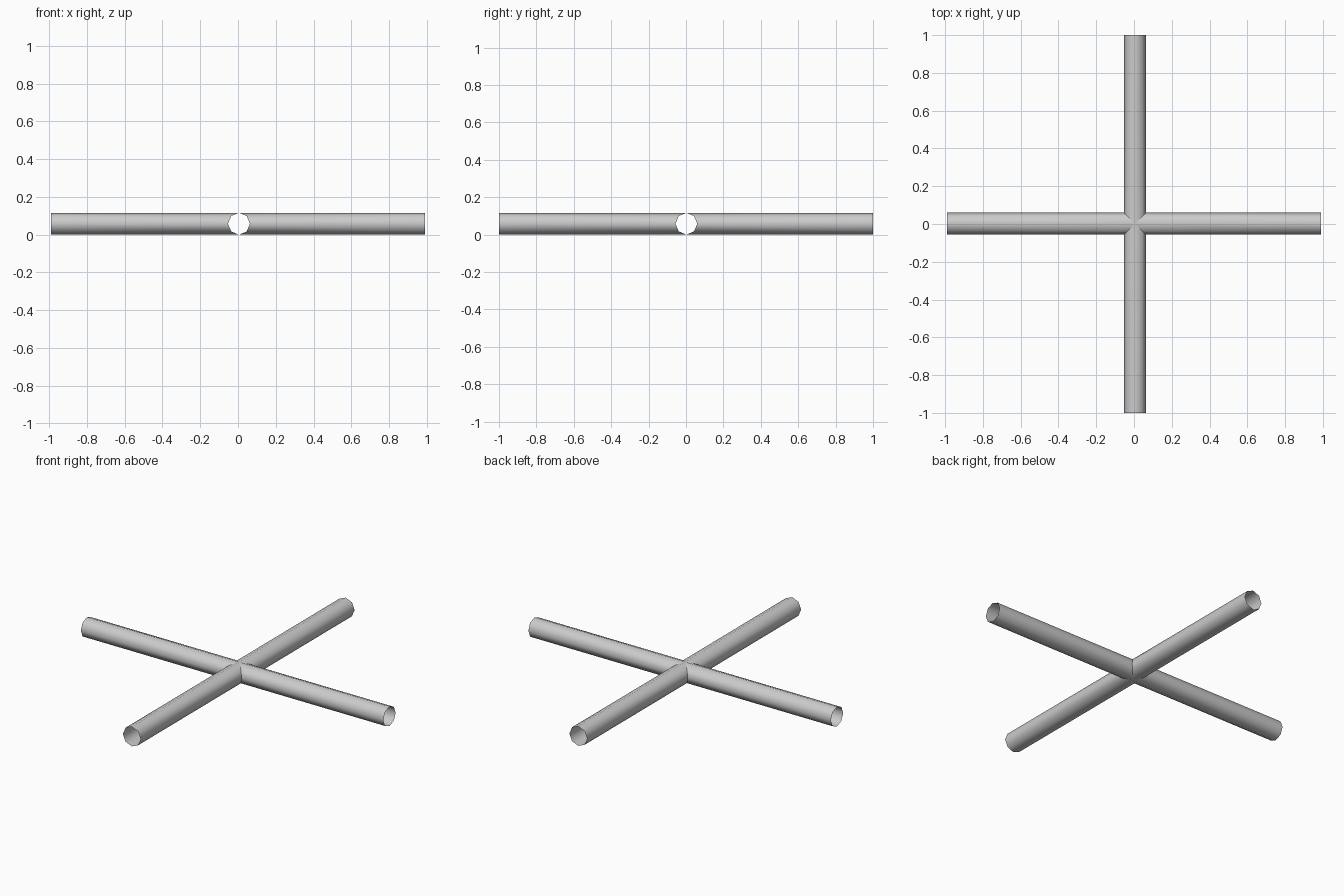
import bpy
import bmesh
from math import sin, cos, tau
from mathutils import Vector

if "Cube" in bpy.data.objects:
    bpy.data.objects.remove(bpy.data.objects["Cube"])

R = 0.058               # tube radius
SIDES = 8               # octagonal section, a corner pointing up
CENTRE = Vector((0.005, 0.002, R))


def tube_arm(name, direction, tip):
    """Open hollow tube from the mitred crossing to its tip along an axis."""
    axis = Vector(direction)
    side = Vector((-axis.y, axis.x, 0))
    up = Vector((0, 0, 1))
    length = tip - CENTRE.dot(axis)
    bm = bmesh.new()
    inner, outer = [], []
    for i in range(SIDES):
        a = tau * i / SIDES
        u, w = R * cos(a), R * sin(a)
        ring = CENTRE + side * u + up * w
        # mitre: the inner end is cut on the 45 degree planes
        inner.append(bm.verts.new(ring + axis * abs(u)))
        outer.append(bm.verts.new(ring + axis * length))
    for i in range(SIDES):
        j = (i + 1) % SIDES
        f = bm.faces.new((inner[i], inner[j], outer[j], outer[i]))
        f.smooth = True
        f.normal_update()
        # keep the normals pointing out of the tube
        off = f.calc_center_median() - CENTRE
        if f.normal.dot(off - axis * off.dot(axis)) < 0:
            f.normal_flip()
    mesh = bpy.data.meshes.new(name)
    bm.to_mesh(mesh)
    bm.free()
    obj = bpy.data.objects.new(name, mesh)
    bpy.context.collection.objects.link(obj)
    return obj


# Four arms of the pipe crossing
tube_arm("right_pipe", (1, 0, 0), 0.99)
tube_arm("left_pipe", (-1, 0, 0), 0.99)
tube_arm("back_pipe", (0, 1, 0), 1.0)
tube_arm("front_pipe", (0, -1, 0), 1.0)
